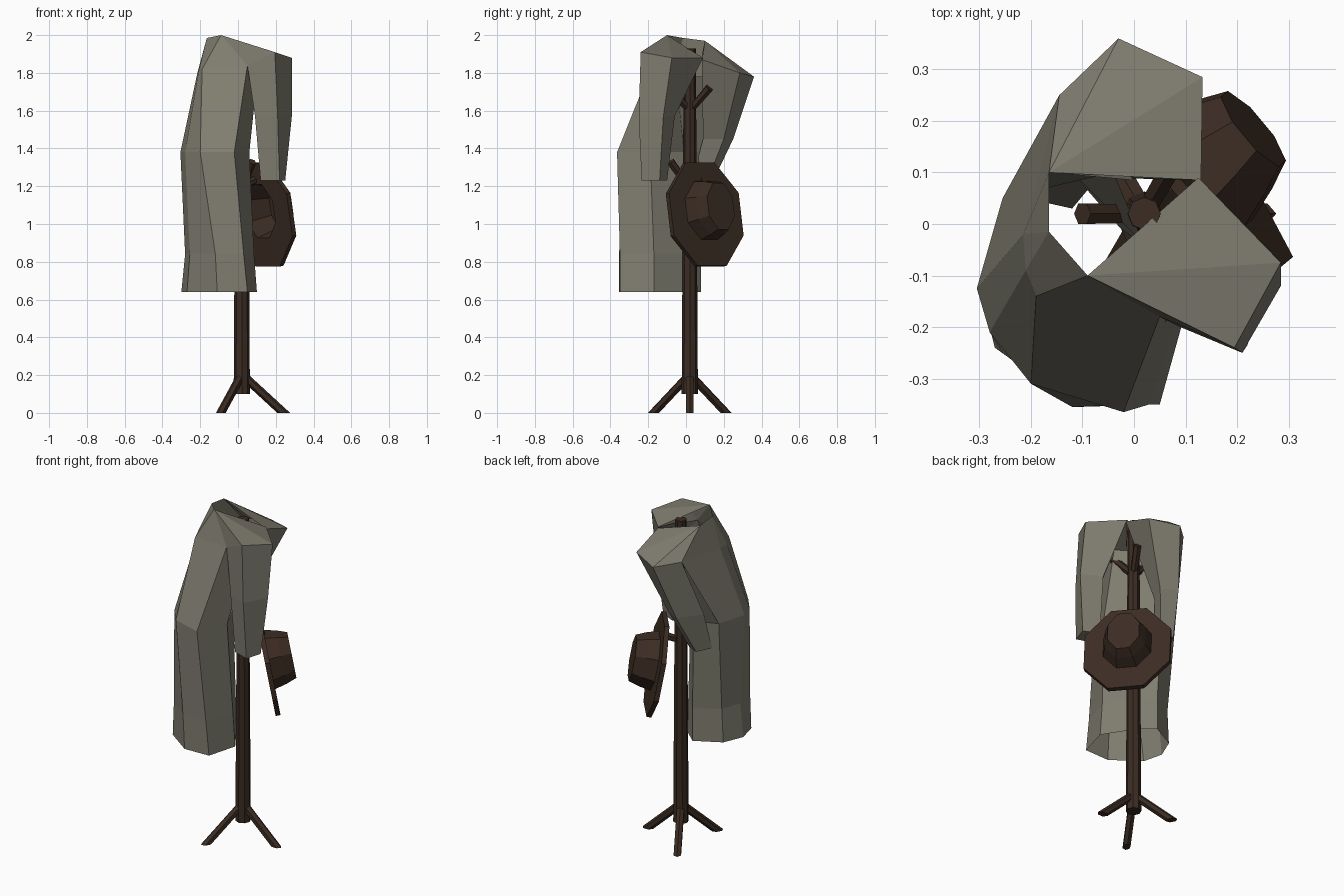
import bpy, bmesh, math
from mathutils import Vector, Matrix

if "Cube" in bpy.data.objects:
    bpy.data.objects.remove(bpy.data.objects["Cube"])


def material(name, rgb):
    m = bpy.data.materials.new(name)
    m.diffuse_color = (*rgb, 1)
    m.use_nodes = True
    m.node_tree.nodes["Principled BSDF"].inputs["Base Color"].default_value = m.diffuse_color
    return m


WOOD = material("dark brown wood", (0.044, 0.025, 0.016))
FELT = material("brown felt", (0.046, 0.026, 0.017))
CLOTH = material("grey green cloth", (0.215, 0.205, 0.160))


def finish(name, bm, mat):
    bmesh.ops.remove_doubles(bm, verts=bm.verts, dist=0.0005)
    bmesh.ops.recalc_face_normals(bm, faces=bm.faces)
    me = bpy.data.meshes.new(name)
    bm.to_mesh(me)
    bm.free()
    me.materials.append(mat)
    ob = bpy.data.objects.new(name, me)
    bpy.context.collection.objects.link(ob)
    return ob


def face(bm, pts):
    pts = [Vector(p) for p in pts]
    pts = [p for i, p in enumerate(pts) if (p - pts[i - 1]).length > 0.001]
    if len(pts) > 2:
        bm.faces.new([bm.verts.new(p) for p in pts])


def loft(bm, rings, cap_end=False, skip=lambda row, col: False):
    """Join closed rings of points with quads."""
    for r, (a, b) in enumerate(zip(rings, rings[1:])):
        n = len(a)
        for i in range(n):
            j = (i + 1) % n
            if not skip(r, i):
                face(bm, [a[i], a[j], b[j], b[i]])
    if cap_end:
        face(bm, rings[-1])


def at_z(z, pts):
    return [(x, y, z) for x, y in pts]


def rod(name, a, b, r1, r2, sides=6):
    a, b = Vector(a), Vector(b)
    bm = bmesh.new()
    rot = (b - a).to_track_quat('Z', 'Y').to_matrix().to_4x4()
    bmesh.ops.create_cone(bm, cap_ends=True, segments=sides, radius1=r1, radius2=r2,
                          depth=(b - a).length,
                          matrix=Matrix.Translation((a + b) / 2) @ rot)
    # cut flat where it meets the floor
    geom = bm.verts[:] + bm.edges[:] + bm.faces[:]
    cut = bmesh.ops.bisect_plane(bm, geom=geom, plane_co=(0, 0, 0), plane_no=(0, 0, 1),
                                 clear_inner=True)["geom_cut"]
    rim = [e for e in cut if isinstance(e, bmesh.types.BMEdge)]
    if rim:
        bmesh.ops.holes_fill(bm, edges=rim, sides=0)
    return finish(name, bm, WOOD)


# stand: pole, three splayed legs, pegs at two heights
CX, CY = 0.02, 0.02
rod("pole", (CX, CY, 0.10), (CX, CY, 1.93), 0.043, 0.032, 8)


def radial(r, deg, z):
    t = math.radians(deg)
    return (CX + r * math.cos(t), CY + r * math.sin(t), z)


for k in range(3):
    rod("leg_%d" % k, radial(0.01, 120 * k, 0.195),
        radial(0.26, 120 * k, -0.035), 0.023, 0.023)
    rod("upper_peg_%d" % k, radial(0.01, 60 + 120 * k, 1.61),
        radial(0.12, 60 + 120 * k, 1.72), 0.02, 0.023)
for k, deg in enumerate((-62, 42)):
    rod("lower_peg_%d" % k, radial(0.01, deg, 1.20),
        radial(0.115, deg, 1.33 if k == 0 else 1.24), 0.02, 0.023)

# hat: oval brim and tapering hollow crown, hung facing outwards
n = Vector((0.755, 0.63, 0.18)).normalized()
side = Vector((0.64, -0.768, 0))
up = n.cross(side).normalized()
if up.z < 0:
    up = -up
centre = Vector((0.13, 0.10, 1.05))


def oval(sides, w, h, depth, lift=0.0):
    out = []
    for i in range(sides):
        t = 2 * math.pi * (i + 0.5) / sides
        out.append(centre + side * (w * math.cos(t)) + up * (h * math.sin(t) + lift) + n * depth)
    return out


bm = bmesh.new()
hole = (8, 0.135, 0.165)
brim = [oval(8, 0.125, 0.155, -0.015, 0.02), oval(8, 0.26, 0.30, -0.015),
        oval(8, 0.26, 0.30, 0.012), oval(8, 0.145, 0.17, 0.012, 0.02)]
loft(bm, brim)
finish("hat_brim", bm, FELT)
bm = bmesh.new()
loft(bm, [oval(8, 0.145, 0.17, 0.012, 0.02), oval(8, 0.122, 0.155, 0.08, 0.02),
          oval(8, 0.095, 0.135, 0.138, 0.02)], True)
finish("hat_crown", bm, FELT)
bm = bmesh.new()
loft(bm, [oval(8, 0.125, 0.155, -0.015, 0.02), oval(8, 0.08, 0.12, 0.12, 0.02)], True)
finish("hat_lining", bm, FELT)

# coat body: open hanging tube, gathered up to the collar
neck_a, neck_b, neck_c = (-0.09, -0.10, 2.0), (-0.165, -0.015, 1.985), (-0.165, 0.10, 1.97)
chest = [(0.10, -0.05, 1.76), (0.05, -0.18, 1.84), (-0.19, -0.14, 1.82), (-0.21, -0.09, 1.80),
         (-0.215, -0.02, 1.80), (-0.145, 0.25, 1.80), (-0.04, 0.10, 1.78), (0.02, -0.04, 1.78)]
# the open front has a lapel running up to each shoulder
collar = [(.122, .085, 1.88), neck_a, neck_a, neck_b, neck_b, neck_c,
          (0.0, 0.085, 1.90), (0.045, 0.0, 1.90)]
body = [
    at_z(0.64, [(.10, -.17), (.05, -.35), (-.11, -.355), (-.27, -.24),
                (-.30, -.12), (-.25, 0), (-.10, .08), (-.01, .0)]),
    at_z(0.84, [(.085, -.17), (.03, -.35), (-.12, -.355), (-.255, -.25),
                (-.28, -.12), (-.24, 0), (-.10, .08), (-.015, .0)]),
    at_z(1.38, [(.06, -.19), (-.02, -.365), (-.20, -.31), (-.28, -.21),
                (-.305, -.125), (-.255, .05), (-.12, .10), (-.025, -.01)]),
    chest, collar]
bm = bmesh.new()
loft(bm, body, skip=lambda row, col: row == 3 and col in (0, 6))
finish("coat_body", bm, CLOTH)


# sleeves: four-sided tubes with a fanned shoulder cap rising to the collar
def sleeve(name, apex, rings):
    bm = bmesh.new()
    top = rings[0]
    for a, b in zip(top, top[1:]):
        face(bm, [apex, a, b])
    loft(bm, rings, True)
    return finish(name, bm, CLOTH)


sleeve("front_sleeve", neck_a, [
    [(.05, -.18, 1.84), (.195, -.24, 1.91), (.285, -.075, 1.88), (.125, .09, 1.88)],
    at_z(1.57, [(.09, -.20), (.21, -.25), (.285, -.12), (.17, -.06)]),
    at_z(1.23, [(.12, -.20), (.22, -.235), (.25, -.14), (.16, -.10)])])
sleeve("back_sleeve", neck_c, [
    [(-.145, .25, 1.80), (-.03, .36, 1.78), (.133, .285, 1.80), (.13, .085, 1.87)],
    at_z(1.45, [(-.205, .12), (-.11, .25), (-.02, .20), (-.07, .09)]),
    at_z(1.22, [(-.21, .05), (-.165, .14), (-.10, .11), (-.12, .03)])])
